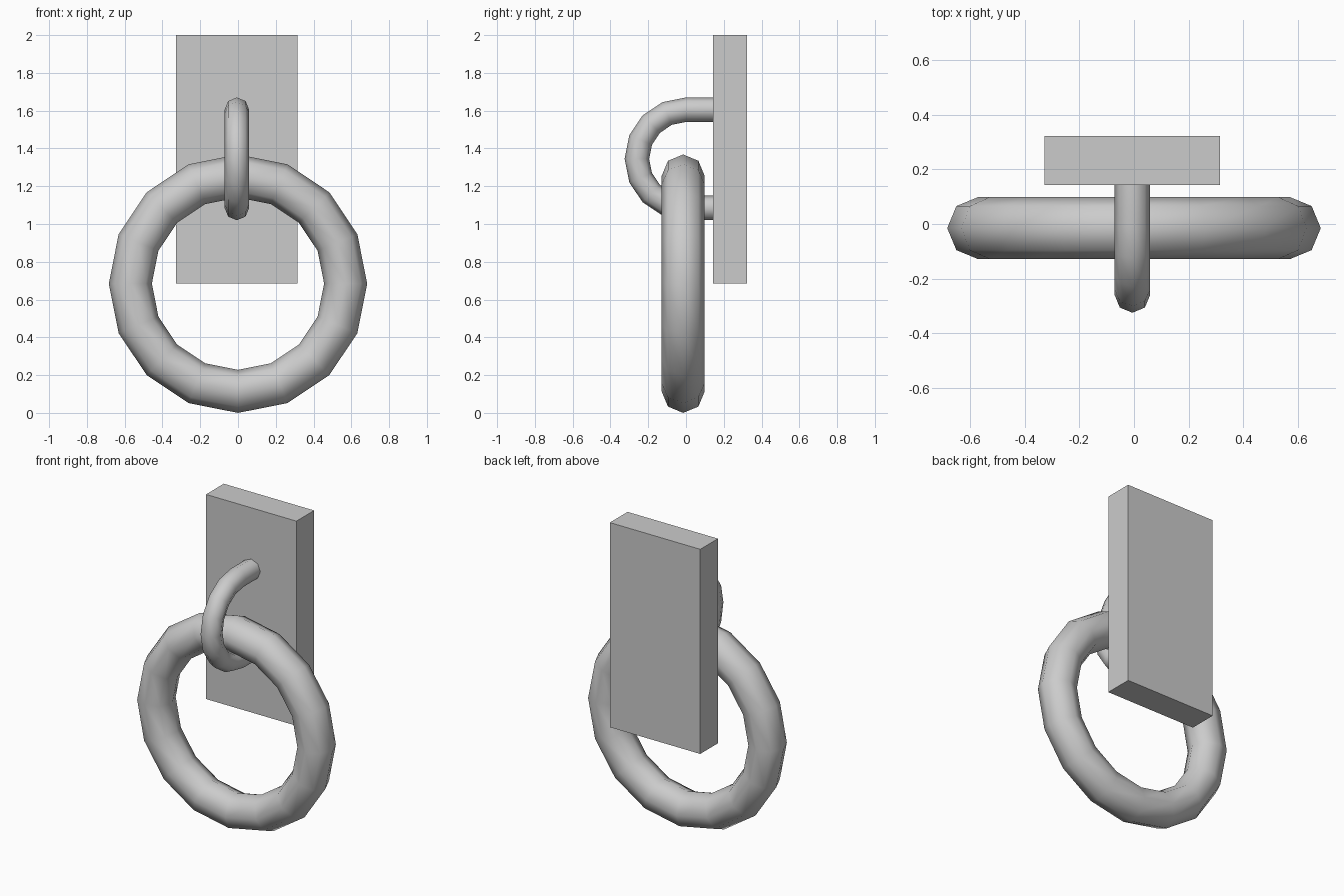
import bpy, bmesh
from math import sin, cos, pi, radians
from mathutils import Vector

if "Cube" in bpy.data.objects:
    bpy.data.objects.remove(bpy.data.objects["Cube"])


def finish(name, bm, angle):
    bmesh.ops.recalc_face_normals(bm, faces=bm.faces)
    mesh = bpy.data.meshes.new(name)
    bm.to_mesh(mesh)
    bm.free()
    ob = bpy.data.objects.new(name, mesh)
    bpy.context.collection.objects.link(ob)
    bpy.ops.object.select_all(action='DESELECT')
    ob.select_set(True)
    bpy.context.view_layer.objects.active = ob
    bpy.ops.object.shade_smooth_by_angle(angle=radians(angle))
    return ob


def tube(name, stations, side, radius, closed, sides=8):
    """Sweep a round section through (centre, outward direction) stations."""
    bm = bmesh.new()
    loops = []
    for centre, out in stations:
        loops.append([bm.verts.new(centre + radius * (cos(a) * out + sin(a) * side))
                      for a in (2 * pi * i / sides for i in range(sides))])
    pairs = list(zip(loops, loops[1:]))
    if closed:
        pairs.append((loops[-1], loops[0]))
    else:
        bm.faces.new(loops[0])
        bm.faces.new(loops[-1])
    for a, b in pairs:
        for i in range(sides):
            j = (i + 1) % sides
            bm.faces.new((a[i], a[j], b[j], b[i]))
    return finish(name, bm, 60)


# Hanging ring
stations = []
for i in range(16):
    d = Vector((sin(2 * pi * i / 16), 0, cos(2 * pi * i / 16)))
    stations.append((Vector((0, -0.015, 0.684)) + 0.57 * d, d))
tube("ring", stations, Vector((0, 1, 0)), 0.114, True)

# U-shaped staple: half circle with two straight legs set into the plate
mid = Vector((-0.006, 0, 1.345))
up = Vector((0, 0, 1))
leg = Vector((0, 0.17, 0))
stations = [(mid + leg + 0.26 * up, up)]
for i in range(9):
    d = Vector((0, -sin(pi * i / 8), cos(pi * i / 8)))
    stations.append((mid + 0.26 * d, d))
stations.append((mid + leg - 0.26 * up, -up))
tube("staple", stations, Vector((1, 0, 0)), 0.065, False)

# Wall plate
bm = bmesh.new()
bmesh.ops.create_cube(bm, size=1)
bmesh.ops.scale(bm, vec=(0.643, 0.18, 1.316), verts=bm.verts)
bmesh.ops.translate(bm, vec=(-0.006, 0.233, 1.342), verts=bm.verts)
finish("wall_plate", bm, 30)
